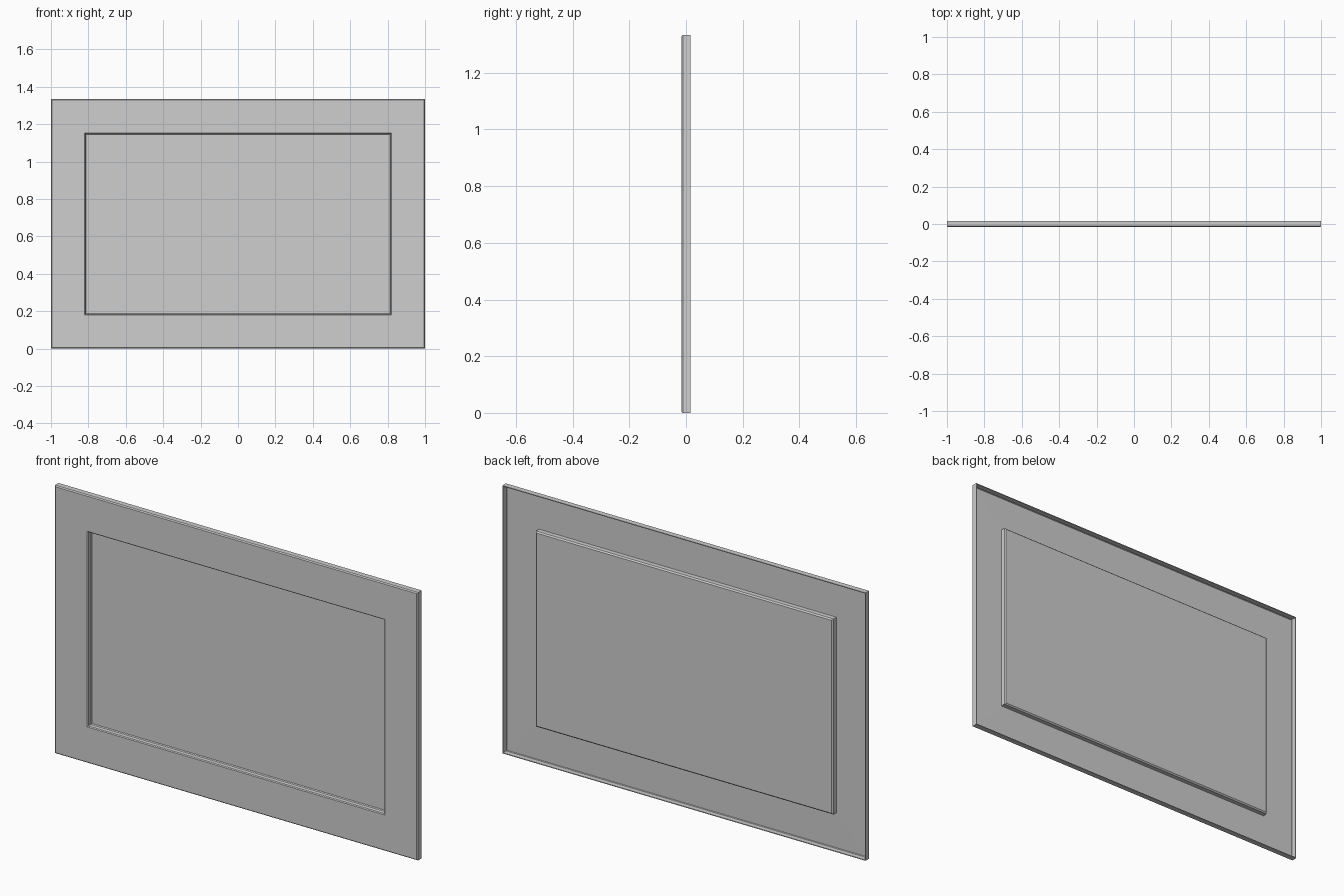
import bpy
import bmesh

cube = bpy.data.objects.get("Cube")
if cube:
    bpy.data.objects.remove(cube, do_unlink=True)

HEIGHT = 1.334
BACK, FRONT = 0.016, -0.016    # depth of the folded sheet
SHEET = 0.004                  # sheet thickness
BEND = 0.005                   # bevelled fold

metal = bpy.data.materials.new("light_grey_metal")
metal.use_nodes = True
grey = (0.62, 0.62, 0.62, 1)
metal.diffuse_color = grey
metal.node_tree.nodes["Principled BSDF"].inputs["Base Color"].default_value = grey


def rectangle(bm, inset, y):
    """Rectangle of vertices, inset from the outer edge, at depth y."""
    w, low, high = 1 - inset, inset, HEIGHT - inset
    return [bm.verts.new(p) for p in
            ((-w, y, low), (w, y, low), (w, y, high), (-w, y, high))]


# Cross-section from the rear edge of the flange to the recessed centre
RECESS = 0.18
floor = BACK - SHEET
section = [
    (0, BACK),
    (0, FRONT + BEND),
    (BEND, FRONT),
    (RECESS, FRONT),
    (RECESS + SHEET, FRONT + SHEET),
    (RECESS + SHEET, floor - SHEET),
    (RECESS + SHEET * 2, floor),
]

bm = bmesh.new()
loops = [rectangle(bm, inset, y) for inset, y in section]
for outer, inner in zip(loops, loops[1:]):
    for i in range(4):
        j = (i + 1) % 4
        bm.faces.new((outer[i], outer[j], inner[j], inner[i]))
bm.faces.new(loops[-1])

mesh = bpy.data.meshes.new("recessed_sheet_panel")
bm.to_mesh(mesh)
bm.free()
mesh.materials.append(metal)
panel = bpy.data.objects.new("recessed_sheet_panel", mesh)
bpy.context.collection.objects.link(panel)

# Sheet thickness, added behind the visible face
solid = panel.modifiers.new("sheet_thickness", "SOLIDIFY")
solid.thickness = SHEET
solid.offset = -1
solid.use_even_offset = True
